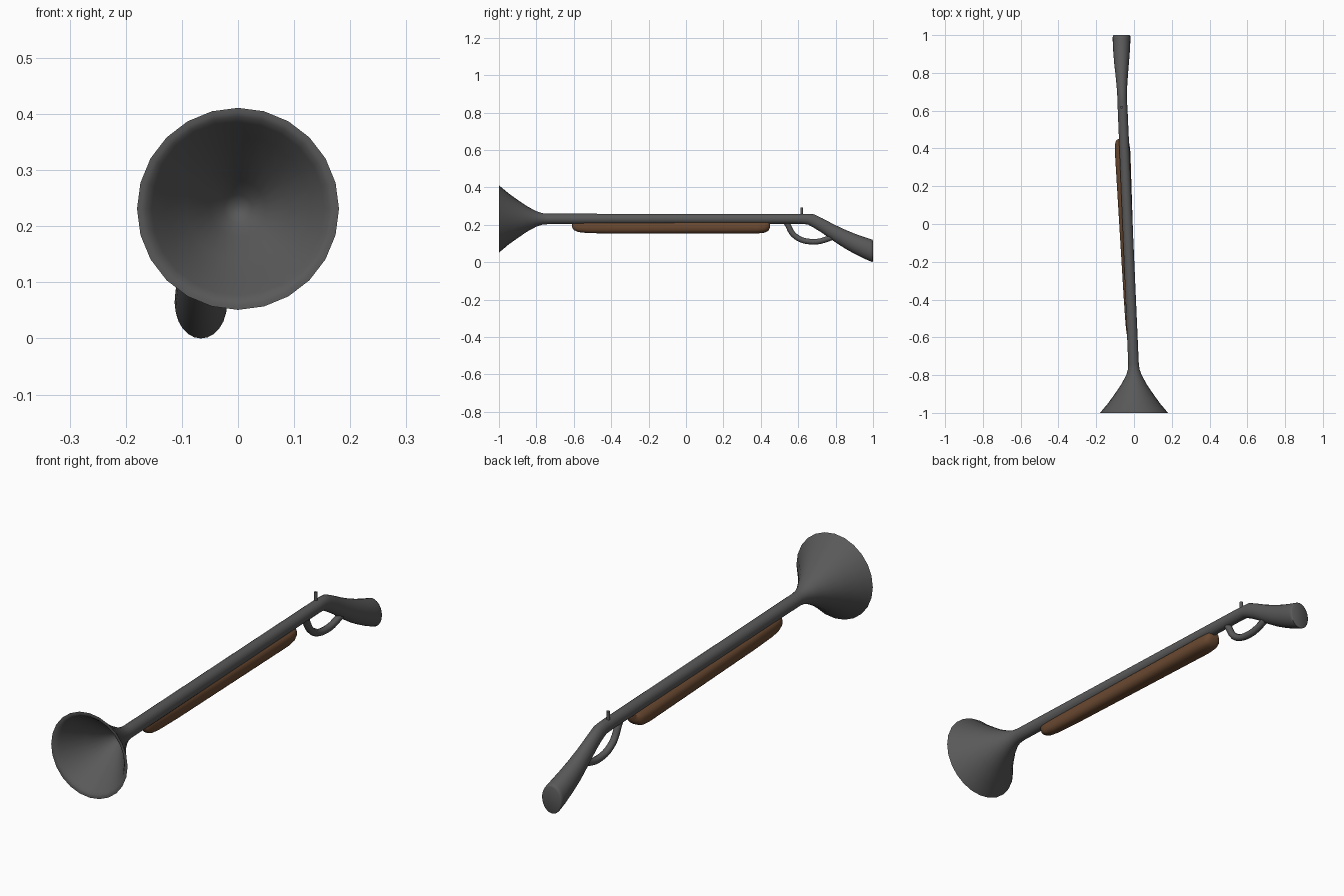
import bpy, bmesh, math
from mathutils import Vector

if "Cube" in bpy.data.objects:
    bpy.data.objects.remove(bpy.data.objects["Cube"])


def material(name, rgb):
    m = bpy.data.materials.new(name)
    m.diffuse_color = (*rgb, 1)
    m.use_nodes = True
    m.node_tree.nodes["Principled BSDF"].inputs["Base Color"].default_value = m.diffuse_color
    return m


METAL = material("dark grey metal", (0.1, 0.1, 0.1))
WOOD = material("brown wood", (0.14, 0.065, 0.03))


def axis_x(y):
    """Sideways drift of the slightly skewed barrel."""
    return -0.062 * min(max((y + 0.8) / 1.45, 0), 1.07)


def finish(bm, name, mat, angle=60):
    bmesh.ops.recalc_face_normals(bm, faces=bm.faces)
    me = bpy.data.meshes.new(name)
    bm.to_mesh(me)
    bm.free()
    ob = bpy.data.objects.new(name, me)
    bpy.context.collection.objects.link(ob)
    me.materials.append(mat)
    bpy.ops.object.select_all(action='DESELECT')
    ob.select_set(True)
    bpy.context.view_layer.objects.active = ob
    bpy.ops.object.shade_smooth_by_angle(angle=math.radians(angle))
    return ob


def loft(name, stations, mat, n=24, power=1.0, angle=60):
    """Skin sections given as (y, centre x, half width, low z, high z)."""
    bm = bmesh.new()
    rings = []
    for y, cx, w, lo, hi in stations:
        ring = []
        for i in range(n):
            a = 2 * math.pi * i / n
            c, s = math.cos(a), math.sin(a)
            c = math.copysign(abs(c) ** power, c)
            s = math.copysign(abs(s) ** power, s)
            ring.append(bm.verts.new((cx + w * c, y, (lo + hi) / 2 + (hi - lo) / 2 * s)))
        rings.append(ring)
    for a, b in zip(rings, rings[1:]):
        for i in range(n):
            j = (i + 1) % n
            bm.faces.new((a[i], a[j], b[j], b[i]))
    bm.faces.new(rings[0])
    bm.faces.new(rings[-1])
    return finish(bm, name, mat, angle)


# Flared muzzle and barrel: from the floor of the bore, over the lip, back along the outside
profile = [(-0.80, 0.008), (-0.81, 0.025), (-0.845, 0.05), (-0.90, 0.092), (-0.95, 0.13),
           (-0.985, 0.154), (-0.997, 0.164), (-1.0, 0.172), (-1.0, 0.18), (-0.95, 0.138),
           (-0.90, 0.102), (-0.85, 0.068), (-0.80, 0.041), (-0.77, 0.031), (-0.74, 0.028)]
bell = [(y, axis_x(y), r, 0.231 - r, 0.231 + r) for y, r in profile]

# Barrel running back into the drooping stock
stock = [(0.60, axis_x(0.6), 0.026, 0.205, 0.258), (0.65, -0.062, 0.025, 0.202, 0.258),
         (0.685, -0.063, 0.026, 0.183, 0.256), (0.73, -0.064, 0.028, 0.155, 0.234),
         (0.79, -0.065, 0.033, 0.112, 0.202), (0.85, -0.066, 0.039, 0.073, 0.174),
         (0.90, -0.066, 0.043, 0.045, 0.153), (0.95, -0.066, 0.046, 0.020, 0.135),
         (0.985, -0.066, 0.047, 0.005, 0.124), (0.997, -0.066, 0.046, 0.0, 0.120),
         (1.0, -0.066, 0.042, 0.006, 0.114)]
loft("barrel_and_stock", bell + stock, METAL)

# Wooden fore grip under the barrel, widening to the rear
grip = []
for y, k in [(-0.61, 0.45), (-0.60, 0.72), (-0.575, 0.88), (-0.53, 0.96), (-0.40, 1), (-0.1, 1),
             (0.2, 1), (0.38, 1), (0.42, 0.93), (0.44, 0.78), (0.45, 0.5)]:
    t = (y + 0.61) / 1.06
    grip.append((y, axis_x(y) - 0.006 - 0.004 * t, (0.027 + 0.015 * t) * k,
                 0.218 - 0.065 * k, 0.218))
loft("fore_grip", grip, WOOD, power=0.8)

# Trigger guard: curved tube
curve = bpy.data.curves.new("trigger_guard", 'CURVE')
curve.dimensions = '3D'
curve.bevel_depth = 0.015
curve.bevel_resolution = 2
curve.use_fill_caps = True
sp = curve.splines.new('BEZIER')
pts = [(0.535, 0.215), (0.585, 0.138), (0.68, 0.109), (0.80, 0.138)]
sp.bezier_points.add(len(pts) - 1)
for p, (y, z) in zip(sp.bezier_points, pts):
    p.co = (-0.061, y, z)
    p.handle_left_type = p.handle_right_type = 'AUTO'
sp.resolution_u = 6
curve.materials.append(METAL)
tmp = bpy.data.objects.new("guard_path", curve)
bpy.context.collection.objects.link(tmp)
bpy.context.view_layer.update()
bm = bmesh.new()
bm.from_mesh(tmp.evaluated_get(bpy.context.evaluated_depsgraph_get()).to_mesh())
bpy.data.objects.remove(tmp)
finish(bm, "trigger_guard", METAL)

# Rear sight: small peg on top
bm = bmesh.new()
bmesh.ops.create_cone(bm, cap_ends=True, segments=12, radius1=0.007, radius2=0.007, depth=0.05)
bmesh.ops.translate(bm, verts=bm.verts, vec=Vector((-0.066, 0.618, 0.266)))
finish(bm, "rear_sight", METAL, 40)
